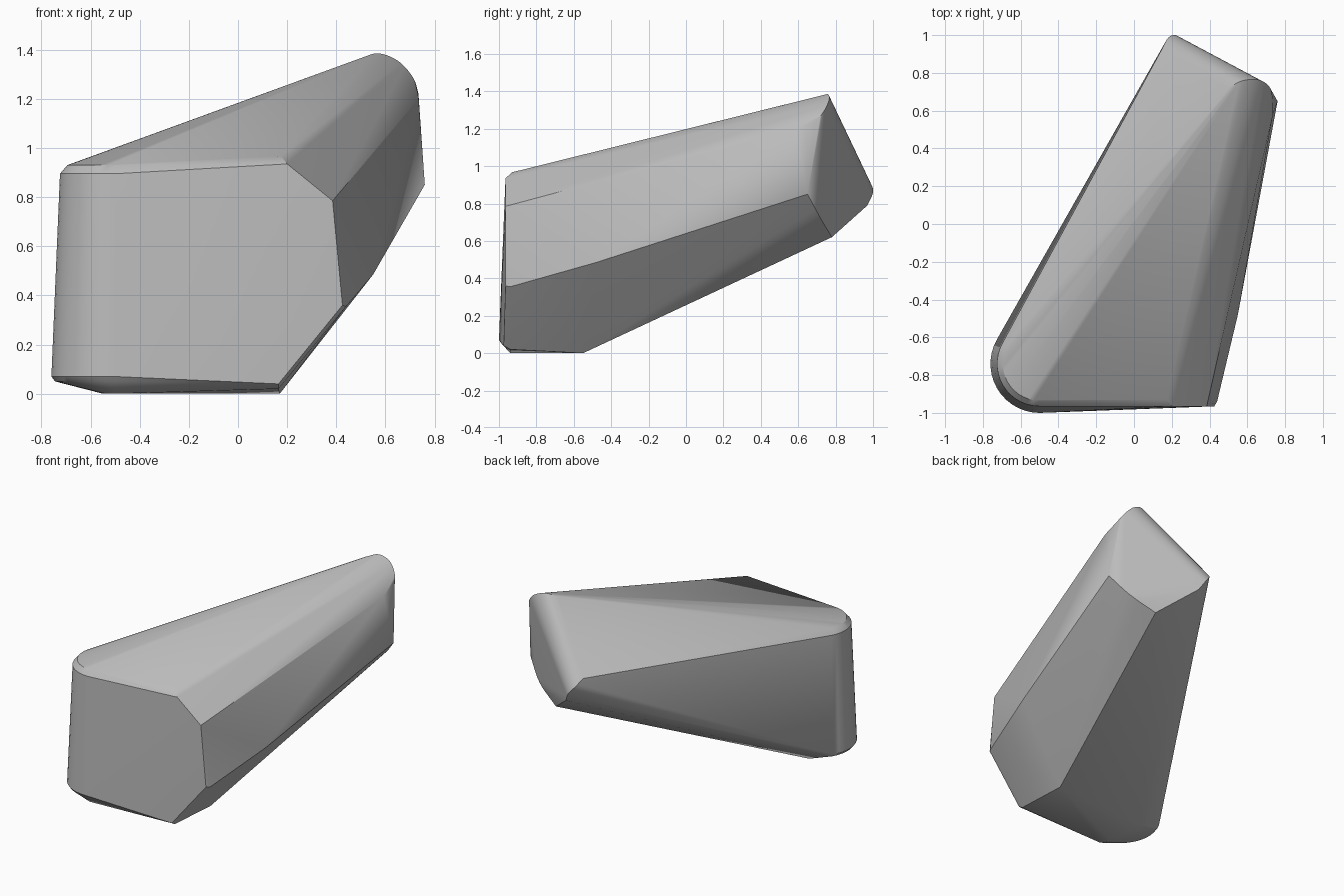
import bpy, bmesh, math
from mathutils import Vector

cube = bpy.data.objects.get("Cube")
if cube:
    bpy.data.objects.remove(cube, do_unlink=True)

stone = bpy.data.materials.new("stone_grey")
stone.use_nodes = True
stone.diffuse_color = (0.5, 0.5, 0.5, 1)
stone.node_tree.nodes["Principled BSDF"].inputs["Base Color"].default_value = (0.5, 0.5, 0.5, 1)


def corner_arc(radius, z, steps=14):
    """Rounded front corner, swept from the left wall to the front face."""
    start, end = math.radians(150), math.radians(270)
    angles = [start + (end - start) * i / steps for i in range(steps + 1)]
    return [(-0.5 + radius * math.cos(a), -0.74 + radius * math.sin(a), z) for a in angles]


def smooth_path(points, steps=5):
    """Smooth curve through a few points."""
    p = [Vector(q) for q in points]
    p = [2 * p[0] - p[1]] + p + [2 * p[-1] - p[-2]]
    out = []
    for a, b, c, d in zip(p, p[1:], p[2:], p[3:]):
        for i in range(steps + 1):
            t = i / steps
            out.append(0.5 * (2 * b + (c - a) * t + (2 * a - 5 * b + 4 * c - d) * t * t
                              + (3 * b - a - 3 * c + d) * t ** 3))
    return out


# Rounded front corner: bevelled foot, wall and bevelled rim
points = corner_arc(0.245, 0.05) + corner_arc(0.26, 0.07)
points += corner_arc(0.225, 0.895) + corner_arc(0.195, 0.93)

# Front face corners with their bevels
points += [(0.2, -0.965, 0.935), (0.175, -0.93, 0.967), (0.385, -0.965, 0.785),
           (0.425, -0.965, 0.36), (0.44, -0.94, 0.355),
           (0.165, -0.975, 0.04), (0.165, -0.94, 0.02)]

# Flat base
points += [(-0.5, -0.94, 0), (-0.54, -0.88, 0), (-0.55, -0.59, 0), (0.17, -0.55, 0)]

# Right flank
points += [(0.55, -0.48, 0.485), (0.4, -0.47, 0.335)]

# Rounded crest at the top of the back
points += smooth_path([(0.5, 0.72, 1.365), (0.57, 0.757, 1.385), (0.65, 0.765, 1.355),
                       (0.71, 0.735, 1.29), (0.732, 0.68, 1.23), (0.735, 0.58, 1.2)])

# Rounded left edge of the back
points += smooth_path([(0.15, 0.93, 0.96), (0.18, 0.985, 0.91),
                       (0.22, 1.0, 0.86), (0.26, 0.97, 0.79)])

# Lower edge of the back
points += smooth_path([(0.76, 0.65, 0.85), (0.64, 0.72, 0.72), (0.47, 0.78, 0.62)])

# Convex boulder body
bm = bmesh.new()
for p in points:
    bm.verts.new(p)
bmesh.ops.remove_doubles(bm, verts=bm.verts, dist=0.002)
hull = bmesh.ops.convex_hull(bm, input=bm.verts)
loose = {v for v in hull["geom_interior"] + hull["geom_unused"] if isinstance(v, bmesh.types.BMVert)}
bmesh.ops.delete(bm, geom=list(loose), context="VERTS")
bmesh.ops.dissolve_limit(bm, angle_limit=math.radians(1), verts=bm.verts, edges=bm.edges)
bmesh.ops.recalc_face_normals(bm, faces=bm.faces)

mesh = bpy.data.meshes.new("boulder")
bm.to_mesh(mesh)
bm.free()
mesh.materials.append(stone)
boulder = bpy.data.objects.new("boulder", mesh)
bpy.context.collection.objects.link(boulder)

bpy.context.view_layer.objects.active = boulder
boulder.select_set(True)
bpy.ops.object.shade_smooth_by_angle(angle=math.radians(30))
